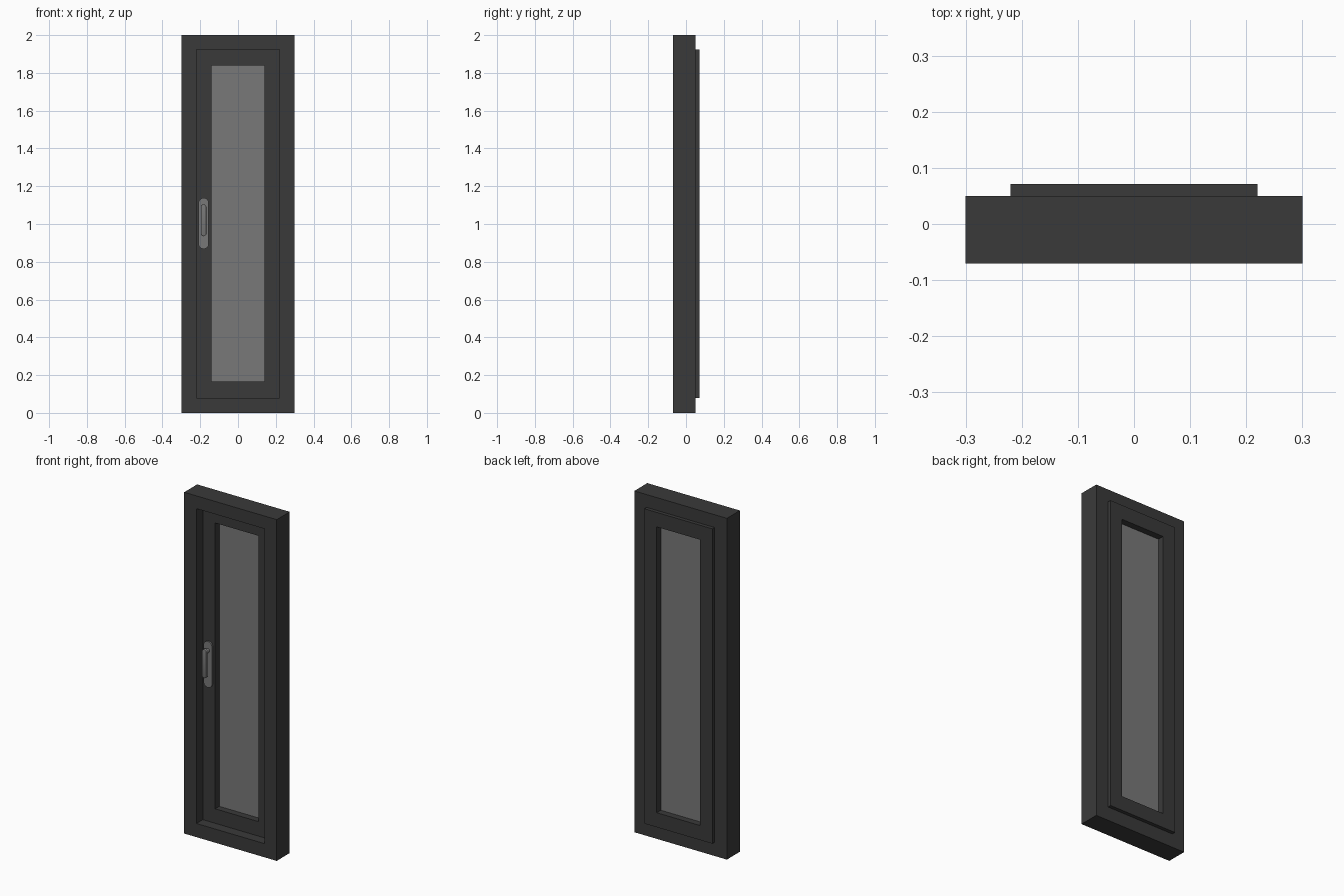
import bpy, bmesh, math

if "Cube" in bpy.data.objects:
    bpy.data.objects.remove(bpy.data.objects["Cube"])

def material(name, v):
    m = bpy.data.materials.new(name)
    m.diffuse_color = (v, v, v, 1)
    m.use_nodes = True
    m.node_tree.nodes["Principled BSDF"].inputs["Base Color"].default_value = m.diffuse_color
    return m

DARK = material("dark_frame", 0.042)
GREY = material("mid_grey", 0.19)

def finish(name, bm, mat, smooth=False):
    bmesh.ops.recalc_face_normals(bm, faces=bm.faces)
    me = bpy.data.meshes.new(name)
    bm.to_mesh(me)
    bm.free()
    ob = bpy.data.objects.new(name, me)
    bpy.context.collection.objects.link(ob)
    me.materials.append(mat)
    if smooth:
        bpy.ops.object.select_all(action='DESELECT')
        ob.select_set(True)
        bpy.context.view_layer.objects.active = ob
        bpy.ops.object.shade_smooth_by_angle()
    return ob

def rect(hx, z0, z1):
    return [(-hx, z0), (hx, z0), (hx, z1), (-hx, z1)]

def ring(name, outer, inner, y0, y1, mat):
    """Mitred rectangular frame between two outlines."""
    bm = bmesh.new()
    loops = [[bm.verts.new((x, y, z)) for x, z in pts]
             for pts, y in ((outer, y0), (outer, y1), (inner, y1), (inner, y0))]
    for k in range(4):
        a, b = loops[k], loops[(k + 1) % 4]
        for i in range(4):
            j = (i + 1) % 4
            bm.faces.new((a[i], a[j], b[j], b[i]))
    return finish(name, bm, mat)

def prism(name, pts, y0, y1, mat, bevel=0, smooth=False):
    """Outline in x-z extruded along y, with optional rounded front edge."""
    bm = bmesh.new()
    front = bm.faces.new([bm.verts.new((x, y0, z)) for x, z in pts])
    back = bmesh.ops.extrude_face_region(bm, geom=[front], use_keep_orig=True)
    for v in back["geom"]:
        if isinstance(v, bmesh.types.BMVert):
            v.co.y = y1
    if bevel:
        edges = [e for e in bm.edges if all(abs(v.co.y - y0) < 1e-6 for v in e.verts)]
        bmesh.ops.bevel(bm, geom=edges, offset=bevel, segments=2,
                        profile=0.5, affect='EDGES')
    return finish(name, bm, mat, smooth)

def capsule(cx, z0, z1, r, n=12):
    pts = []
    for zc, start in ((z1 - r, 0), (z0 + r, math.pi)):
        for i in range(n + 1):
            a = start + math.pi * i / n
            pts.append((cx + r * math.cos(a), zc + r * math.sin(a)))
    return pts

def circle(cx, cz, r, n=24):
    return [(cx + r * math.cos(2 * math.pi * i / n),
             cz + r * math.sin(2 * math.pi * i / n)) for i in range(n)]

# fixed outer frame
opening = rect(0.22, 0.08, 1.925)
ring("outer_frame", rect(0.30, 0, 2), opening, -0.07, 0.05, DARK)

# opening sash, recessed at the front and proud at the back
pane = rect(0.14, 0.165, 1.84)
ring("sash", opening, pane, -0.011, 0.071, DARK)

# glass pane
prism("glass_pane", pane, 0.027, 0.033, GREY)

# handle: backplate, neck and hanging lever
HX = -0.182
prism("handle_backplate", capsule(HX, 0.868, 1.138, 0.027), -0.02, -0.011, GREY, smooth=True)
prism("handle_neck", circle(HX, 1.085, 0.012), -0.045, -0.02, GREY, smooth=True)
prism("handle_lever", capsule(HX, 0.935, 1.104, 0.0145), -0.055, -0.041, GREY, bevel=0.003, smooth=True)
